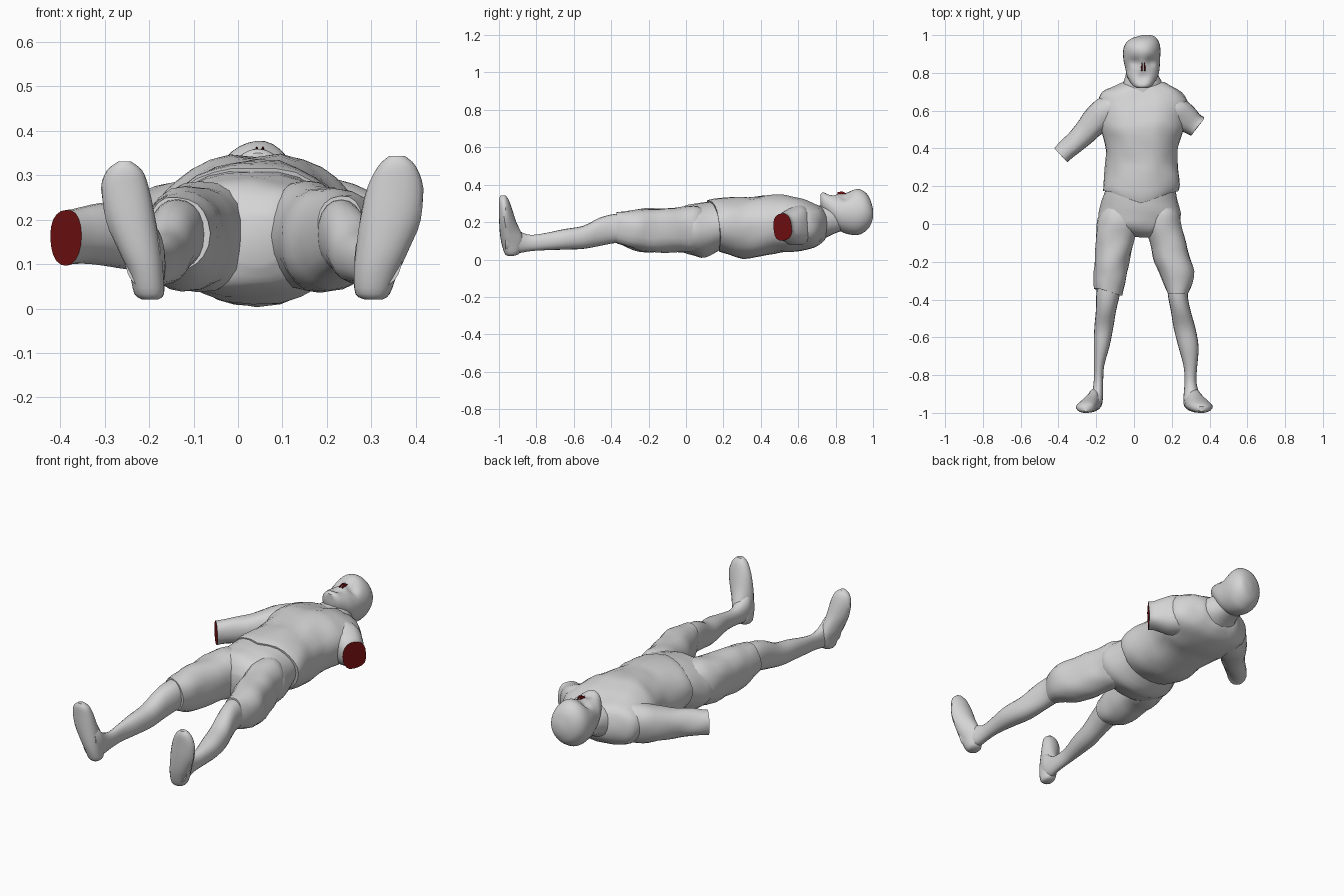
import bpy, bmesh, math
from mathutils import Vector, noise

X, Y, Z = Vector((1, 0, 0)), Vector((0, 1, 0)), Vector((0, 0, 1))


def material(name, rgb):
    m = bpy.data.materials.new(name)
    m.diffuse_color = (*rgb, 1)
    return m


GREY = material("plain grey", (0.66, 0.66, 0.66))
RED = material("dark red", (0.17, 0.005, 0.006))


def spline(a, b, c, d, t):
    return 0.5 * (2 * b + (c - a) * t + (2 * a - 5 * b + 4 * c - d) * t * t
                  + (3 * b - a - 3 * c + d) * t ** 3)


def loft(name, rows, origin=(0, 0, 0), axis=Y, u=X, v=Z, sides=20, steps=3,
         power=2.2, warp=None, red_end=False):
    """Skin through rows of (station, u min, u max, v min, v max)."""
    n, full = len(rows), []
    for i in range(n - 1):
        q = [rows[max(i - 1, 0)], rows[i], rows[i + 1], rows[min(i + 2, n - 1)]]
        for s in range(steps):
            full.append([spline(*k, s / steps) for k in zip(*q)])
    full.append(rows[-1])
    bm, rings = bmesh.new(), []
    for t, u0, u1, v0, v1 in full:
        ring = []
        for k in range(sides):
            a = math.tau * k / sides
            c, s = math.cos(a), math.sin(a)
            c = math.copysign(abs(c) ** (2 / power), c)
            s = math.copysign(abs(s) ** (2 / power), s)
            p = (Vector(origin) + axis * t + u * ((u0 + u1) / 2 + c * (u1 - u0) / 2)
                 + v * ((v0 + v1) / 2 + s * (v1 - v0) / 2))
            ring.append(bm.verts.new(warp(p) if warp else p))
        rings.append(ring)
    for r0, r1 in zip(rings, rings[1:]):
        for k in range(sides):
            j = (k + 1) % sides
            bm.faces.new((r0[k], r0[j], r1[j], r1[k]))
    bm.faces.new(rings[0])
    end = bm.faces.new(rings[-1])
    end.material_index = int(red_end)
    bmesh.ops.recalc_face_normals(bm, faces=bm.faces)
    me = bpy.data.meshes.new(name)
    bm.to_mesh(me)
    bm.free()
    ob = bpy.data.objects.new(name, me)
    bpy.context.collection.objects.link(ob)
    me.materials.append(GREY)
    me.materials.append(RED)
    bpy.ops.object.select_all(action='DESELECT')
    ob.select_set(True)
    bpy.context.view_layer.objects.active = ob
    bpy.ops.object.shade_smooth_by_angle(angle=math.radians(40))
    return ob


def folds(p):
    # Soft cloth wrinkles
    d = noise.noise_vector(p * 11) * 0.009
    return Vector((p.x + d.x, p.y + d.y, max(p.z + d.z, 0)))


def shirt_warp(p):
    # Front hem dips in the middle, the chest has a shallow centre groove
    q = folds(p)
    if p.y < 0.25 and p.z > 0.17:
        k = min(1, (p.z - 0.17) / 0.12)
        q.y -= 0.07 * k * (0.25 - p.y) / 0.07 * max(0, 1 - abs(p.x - 0.04) / 0.2)
    if p.z > 0.25 and p.y > 0.4:
        q.z -= 0.012 * math.exp(-((p.x - 0.04) / 0.03) ** 2)
    return q


def bump(p, x, y, r):
    return math.exp(-((p.x - x) ** 2 + (p.y - y) ** 2) / r ** 2)


def face_warp(p):
    # Eye sockets, mouth hollow, nose and brow on the upward side
    if p.z > 0.25:
        dz = (-0.024 * (bump(p, 0.005, 0.855, 0.025) + bump(p, 0.088, 0.855, 0.025))
              - 0.014 * bump(p, 0.045, 0.775, 0.025)
              + 0.006 * bump(p, 0.047, 0.825, 0.02)
              + 0.006 * bump(p, 0.07, 0.9, 0.04))
        p = p + Z * dz
    return p


def foot_warp(ankle):
    # The instep narrows toward the ankle
    def warp(p):
        k = 0.4 * max(0, min(1, (p.y + 0.965) / 0.07)) * min(1, p.z / 0.15)
        return Vector((p.x + (ankle - p.x) * k, p.y, p.z))
    return warp


def hem_warp(p):
    # Left trouser hem slants down toward the inner leg
    q = folds(p)
    if p.y < -0.25:
        q.y -= 0.25 * (p.x + 0.135) * min(1, (-0.25 - p.y) / 0.1)
    return q


# Shirt and shorts
loft("shirt", [(.18, -.162, .237, .045, .316), (.21, -.16, .24, .034, .328),
               (.3, -.15, .232, .008, .335), (.4, -.148, .235, .016, .34),
               (.5, -.175, .26, .035, .35), (.57, -.19, .282, .04, .338),
               (.65, -.195, .29, .053, .315), (.7, -.165, .255, .068, .298),
               (.735, -.095, .185, .1, .28), (.75, -.06, .15, .13, .26)],
     sides=28, warp=shirt_warp)
loft("shorts_seat", [(.25, -.13, .21, .07, .3), (.19, -.148, .222, .055, .313),
                     (.1, -.175, .235, .01, .308), (.04, -.185, .245, .02, .295),
                     (-.01, -.16, .215, .035, .28), (-.045, -.09, .16, .055, .255),
                     (-.07, -.01, .1, .1, .21)],
     sides=24, warp=folds)
loft("shorts_leg_left", [(.12, -.14, .0, .08, .26), (.06, -.178, .025, .05, .284),
                         (0, -.196, .03, .04, .286),
                         (-.1, -.205, .0, .042, .276), (-.22, -.21, -.032, .035, .27),
                         (-.3, -.212, -.047, .06, .262), (-.36, -.21, -.062, .088, .25)],
     warp=hem_warp)
loft("shorts_leg_right", [(.12, .08, .2, .08, .26), (.06, .06, .235, .05, .284),
                          (0, .06, .25, .04, .286),
                          (-.1, .085, .28, .042, .276), (-.2, .105, .305, .035, .27),
                          (-.28, .14, .318, .058, .264), (-.37, .178, .285, .09, .25)],
     warp=folds)

# Bare lower legs
loft("lower_leg_left", [(-.3, -.195, -.07, .09, .245), (-.38, -.2, -.077, .088, .244),
                        (-.46, -.202, -.095, .073, .224), (-.55, -.21, -.11, .057, .18),
                        (-.65, -.213, -.13, .053, .163), (-.75, -.212, -.158, .05, .142),
                        (-.83, -.213, -.163, .045, .132), (-.89, -.222, -.163, .035, .152),
                        (-.93, -.24, -.165, .035, .19), (-.965, -.255, -.175, .05, .2)])
loft("lower_leg_right", [(-.3, .175, .29, .09, .245), (-.38, .18, .285, .088, .244),
                         (-.46, .195, .3, .073, .224), (-.55, .21, .325, .057, .18),
                         (-.65, .235, .342, .053, .163), (-.75, .262, .335, .05, .142),
                         (-.83, .268, .33, .045, .132), (-.89, .264, .343, .035, .152),
                         (-.93, .262, .36, .035, .19), (-.965, .275, .37, .05, .2)])

# Feet standing on their heels, soles toward the front
loft("foot_left", [(.02, -.215, -.18, -.955, -.92), (.033, -.235, -.165, -.97, -.89),
                   (.08, -.25, -.165, -.985, -.872), (.13, -.275, -.17, -.994, -.875),
                   (.2, -.3, -.185, -.999, -.907), (.27, -.308, -.2, -1, -.93),
                   (.31, -.295, -.215, -1, -.946), (.33, -.27, -.24, -.992, -.965)],
     axis=Z, v=Y, warp=foot_warp(-.19))
loft("foot_right", [(.02, .285, .325, -.955, -.92), (.033, .262, .343, -.97, -.89),
                    (.08, .256, .365, -.985, -.872), (.13, .26, .39, -.994, -.875),
                    (.2, .272, .414, -.999, -.907), (.27, .29, .417, -1, -.93),
                    (.32, .315, .4, -1, -.948), (.343, .34, .375, -.992, -.965)],
     axis=Z, v=Y, warp=foot_warp(.305))

# Arms, each ending in a flat red section
h = math.sqrt(0.5)
loft("arm_left", [(-.06, -.04, .02, .13, .24), (-.02, -.085, .055, .09, .285),
                  (.05, -.095, .078, .075, .288), (.12, -.08, .07, .085, .268),
                  (.2, -.067, .062, .09, .247), (.3, -.055, .054, .1, .237),
                  (.375, -.05, .05, .096, .225)], origin=(-.12, .63, 0),
     axis=Vector((-h, -h, 0)), u=Vector((-h, h, 0)), warp=folds, red_end=True)
loft("arm_right", [(-.06, -.04, .03, .13, .24), (-.02, -.08, .06, .085, .285),
                   (.04, -.09, .08, .075, .29), (.09, -.08, .075, .085, .275),
                   (.14, -.066, .06, .1, .25), (.17, -.062, .062, .102, .248)],
     origin=(.2, .62, 0), axis=Vector((.79, -.613, 0)), u=Vector((.613, .79, 0)),
     warp=folds, red_end=True)

# Neck and head
loft("neck", [(.66, -.09, .18, .09, .29), (.72, -.072, .155, .105, .288),
              (.76, -.056, .14, .124, .29), (.83, -.03, .11, .15, .28)], warp=folds)
loft("head", [(.72, .015, .075, .29, .35), (.735, -.008, .098, .25, .36),
              (.78, -.036, .125, .2, .352), (.82, -.045, .135, .155, .35),
              (.87, -.056, .138, .135, .362), (.92, -.057, .14, .132, .374),
              (.955, -.045, .135, .148, .362), (.98, -.018, .122, .172, .332),
              (.995, .025, .105, .205, .29), (1, .05, .085, .23, .265)],
     sides=32, steps=4, power=2, warp=face_warp)

# Two narrow red slits at the nose
for side, x in (("left", .042), ("right", .056)):
    slit = loft("nose_slit_" + side, [(.81, x - .004, x + .004, .335, .36),
                                      (.835, x - .004, x + .004, .335, .365),
                                      (.855, x - .002, x + .002, .335, .355)],
                sides=8, steps=1)
    for f in slit.data.polygons:
        f.material_index = 1
